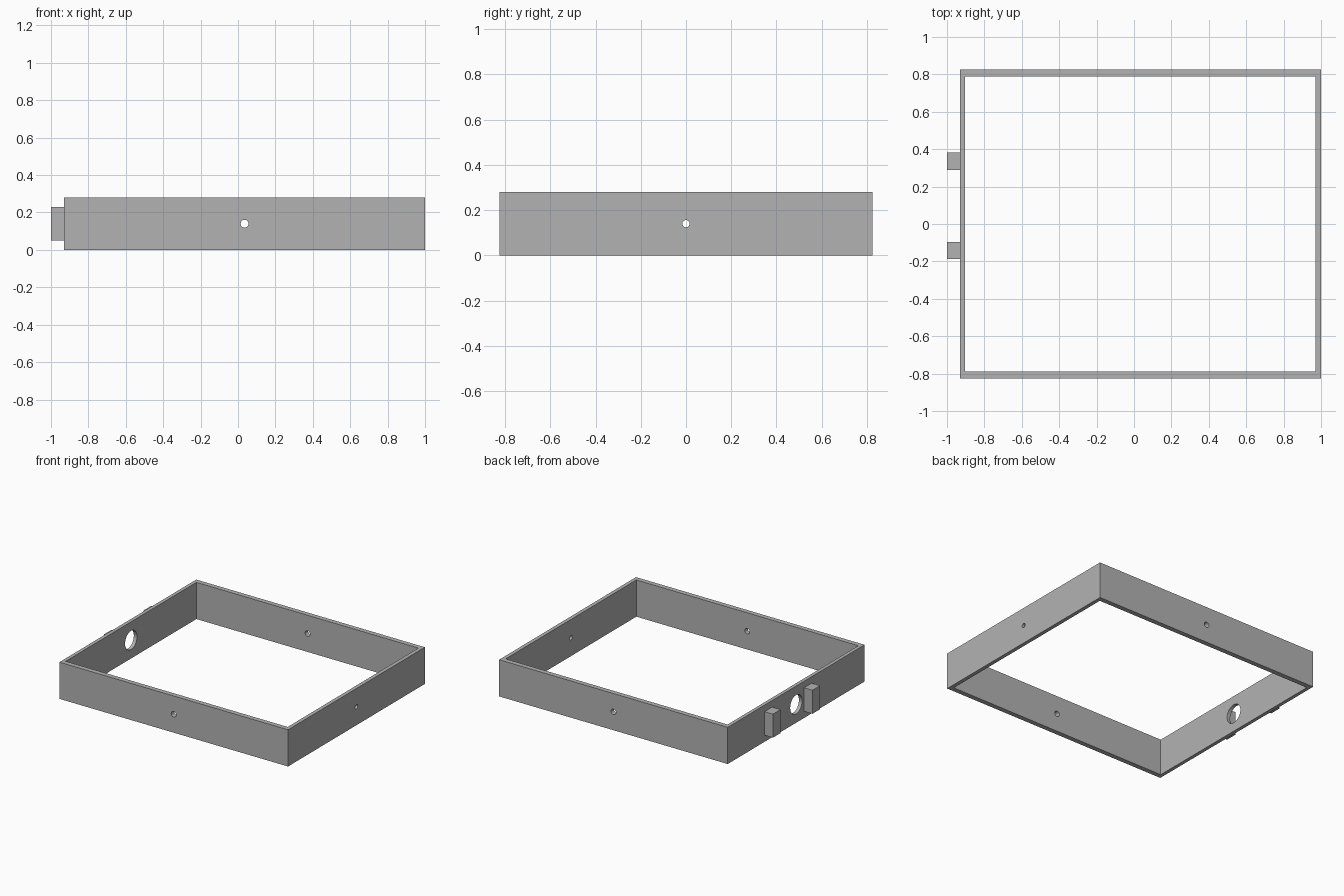
import bpy
import math

cube = bpy.data.objects.get("Cube")
if cube:
    bpy.data.objects.remove(cube, do_unlink=True)

# Single grey finish
grey = bpy.data.materials.new("plain_grey")
grey.use_nodes = True
colour = (0.45, 0.45, 0.45, 1)
grey.diffuse_color = colour
grey.node_tree.nodes["Principled BSDF"].inputs["Base Color"].default_value = colour

HEIGHT = 0.28
MID_Z = HEIGHT / 2
LEFT, RIGHT, DEPTH = -0.93, 1.0, 0.825
MID_X = (LEFT + RIGHT) / 2


def box(name, low, high):
    centre = [(a + b) / 2 for a, b in zip(low, high)]
    bpy.ops.mesh.primitive_cube_add(size=1, location=centre)
    obj = bpy.context.object
    obj.name = name
    obj.scale = [b - a for a, b in zip(low, high)]
    bpy.ops.object.transform_apply(location=False, rotation=False, scale=True)
    obj.data.materials.append(grey)
    return obj


def drill(name, radius, length, location, rotation):
    bpy.ops.mesh.primitive_cylinder_add(vertices=32, radius=radius, depth=length,
                                        location=location, rotation=rotation)
    obj = bpy.context.object
    obj.name = name
    obj.data.materials.append(grey)
    return obj


def cut(target, cutter):
    mod = target.modifiers.new("cut", "BOOLEAN")
    mod.operation = "DIFFERENCE"
    mod.solver = "EXACT"
    mod.object = cutter
    bpy.ops.object.select_all(action="DESELECT")
    bpy.context.view_layer.objects.active = target
    target.select_set(True)
    bpy.ops.object.modifier_apply(modifier=mod.name)
    bpy.data.objects.remove(cutter, do_unlink=True)


# Open rectangular frame
frame = box("frame", (LEFT, -DEPTH, 0), (RIGHT, DEPTH, HEIGHT))
cut(frame, box("opening_cutter", (-0.903, -0.788, -0.1), (0.971, 0.788, 0.4)))

# Screw holes through front, back and one end; large port in the other end
along_y = (math.pi / 2, 0, 0)
along_x = (0, math.pi / 2, 0)
for y in (-DEPTH, DEPTH):
    cut(frame, drill("screw_cutter", 0.021, 0.2, (MID_X, y, MID_Z), along_y))
cut(frame, drill("end_screw_cutter", 0.016, 0.2, (RIGHT, 0, MID_Z), along_x))
cut(frame, drill("port_cutter", 0.072, 0.2, (LEFT, 0, MID_Z), along_x))
bpy.ops.object.shade_smooth_by_angle(angle=math.radians(30))

# Mounting blocks either side of the port
for name, y in (("front_block", -0.142), ("back_block", 0.335)):
    box(name, (-1, y - 0.046, 0.05), (LEFT, y + 0.046, 0.23))
